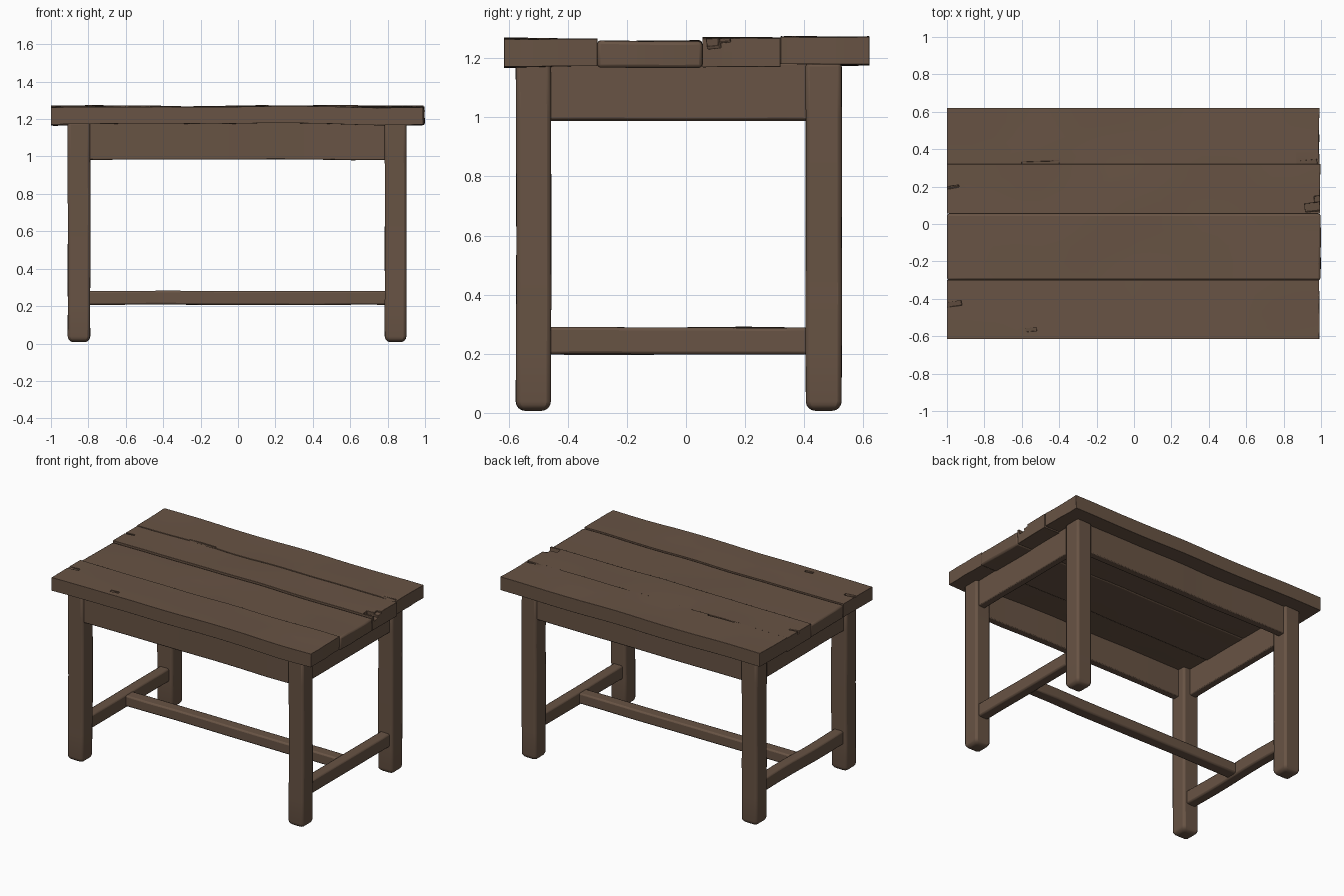
import bpy, bmesh, math
from mathutils import Vector, noise

if "Cube" in bpy.data.objects:
    bpy.data.objects.remove(bpy.data.objects["Cube"])

wood = bpy.data.materials.new("brown wood")
wood.use_nodes = True
colour = (0.138, 0.087, 0.058, 1)
wood.diffuse_color = colour
wood.node_tree.nodes["Principled BSDF"].inputs["Base Color"].default_value = colour


def box_mesh(lo, hi):
    """bmesh box spanning two corners"""
    lo, hi = Vector(lo), Vector(hi)
    bm = bmesh.new()
    bmesh.ops.create_cube(bm, size=1)
    for v in bm.verts:
        v.co = (lo + hi) / 2 + v.co * (hi - lo)
    return bm


def add_object(name, bm):
    mesh = bpy.data.meshes.new(name)
    bm.to_mesh(mesh)
    bm.free()
    mesh.materials.append(wood)
    obj = bpy.data.objects.new(name, mesh)
    bpy.context.collection.objects.link(obj)
    return obj


def slice_along(bm, axis, lo, hi, cuts):
    """add evenly spaced edge loops across a box"""
    normal = Vector((0, 0, 0))
    normal[axis] = 1
    for i in range(1, cuts):
        bmesh.ops.bisect_plane(bm, geom=bm.verts[:] + bm.edges[:] + bm.faces[:],
                               plane_co=normal * (lo + (hi - lo) * i / cuts), plane_no=normal)


def waver(bm, amount, scale):
    """gentle hand-hewn unevenness"""
    for v in bm.verts:
        v.co += Vector(amount) * noise.noise(v.co * scale)


def finish(obj, width, segments=2):
    bevel = obj.modifiers.new("worn edges", "BEVEL")
    bevel.width = width
    bevel.segments = segments
    bevel.limit_method = "ANGLE"
    bevel.angle_limit = math.radians(40)
    bpy.ops.object.select_all(action="DESELECT")
    obj.select_set(True)
    bpy.context.view_layer.objects.active = obj
    bpy.ops.object.shade_smooth_by_angle(angle=math.radians(50))


def carve(obj, cutters):
    """chip boxes out of a board: centre, size, turn"""
    for centre, size, turn in cutters:
        half = Vector(size) / 2
        bm = box_mesh(-half, half)
        cutter = add_object("chip_cutter", bm)
        cutter.location = centre
        cutter.rotation_euler = (turn, turn, turn)
        cutter.hide_render = True
        cut = obj.modifiers.new("chip", "BOOLEAN")
        cut.operation = "DIFFERENCE"
        cut.solver = "EXACT"
        cut.object = cutter
        bpy.context.view_layer.objects.active = obj
        bpy.ops.object.modifier_apply(modifier=cut.name)
        bpy.data.objects.remove(cutter)


def beam(name, lo, hi, width=0.01):
    bm = box_mesh(lo, hi)
    axis = max(range(3), key=lambda a: hi[a] - lo[a])
    slice_along(bm, axis, lo[axis], hi[axis], 8)
    waver(bm, (0.003, 0.003, 0.004), 3)
    obj = add_object(name, bm)
    finish(obj, width)
    return obj


# Tabletop boards: y range, z range, right end, chips
boards = [
    ("front_board", (-0.615, -0.30), (1.172, 1.264), 0.99,
     [((-0.55, -0.565, 1.268), (0.06, 0.02, 0.02), 0.1),
      ((-0.97, -0.43, 1.272), (0.10, 0.025, 0.03), 0.15)]),
    ("inner_front_board", (-0.30, 0.055), (1.166, 1.258), 0.998, []),
    ("inner_back_board", (0.055, 0.32), (1.168, 1.268), 0.995,
     [((0.96, 0.09, 1.266), (0.09, 0.045, 0.06), 0.1),
      ((0.99, 0.13, 1.268), (0.05, 0.04, 0.03), 0.1),
      ((-0.98, 0.195, 1.265), (0.09, 0.012, 0.05), 0.2)]),
    ("back_board", (0.32, 0.62), (1.178, 1.272), 0.99,
     [((0.92, 0.325, 1.278), (0.12, 0.03, 0.02), 0.1),
      ((-0.50, 0.322, 1.275), (0.20, 0.025, 0.02), 0.03)]),
]
for name, (y0, y1), (z0, z1), end, chips in boards:
    bm = box_mesh((-1, y0, z0), (end, y1, z1))
    slice_along(bm, 0, -1, end, 16)
    slice_along(bm, 1, y0, y1, 4)
    waver(bm, (0, 0, 0.009), 2.5)
    for v in bm.verts:
        if v.co.x > 0.9:
            v.co.x += 0.007 * noise.noise(v.co * 9)
    board = add_object(name, bm)
    carve(board, chips)
    finish(board, 0.011)

# Legs, with rounded feet
for side, x0, x1 in (("right", -0.91, -0.79), ("left", 0.785, 0.90)):
    for end, y0, y1 in (("front", -0.575, -0.457), ("back", 0.405, 0.527)):
        bm = box_mesh((x0, y0, 0.007), (x1, y1, 1.185))
        slice_along(bm, 2, 0, 1.2, 6)
        foot = [e for e in bm.edges if all(v.co.z < 0.01 for v in e.verts)]
        waver(bm, (0.003, 0.003, 0), 3)
        bmesh.ops.bevel(bm, geom=foot, offset=0.032, segments=4, profile=0.5, affect="EDGES")
        finish(add_object(f"{end}_{side}_leg", bm), 0.014)

# Aprons under the top
beam("front_apron", (-0.82, -0.56, 0.982), (0.82, -0.51, 1.185), 0.006)
beam("back_apron", (-0.82, 0.46, 0.985), (0.82, 0.51, 1.185), 0.006)
beam("right_apron", (-0.89, -0.50, 0.988), (-0.84, 0.45, 1.185), 0.006)
beam("left_apron", (0.83, -0.50, 0.992), (0.88, 0.45, 1.185), 0.006)

# Stretchers joining the legs
for side, x in (("right", -0.85), ("left", 0.843)):
    beam(f"{side}_stretcher", (x - 0.036, -0.50, 0.198), (x + 0.036, 0.45, 0.289))
beam("long_stretcher", (-0.85, -0.065, 0.207), (0.845, 0.015, 0.281))
